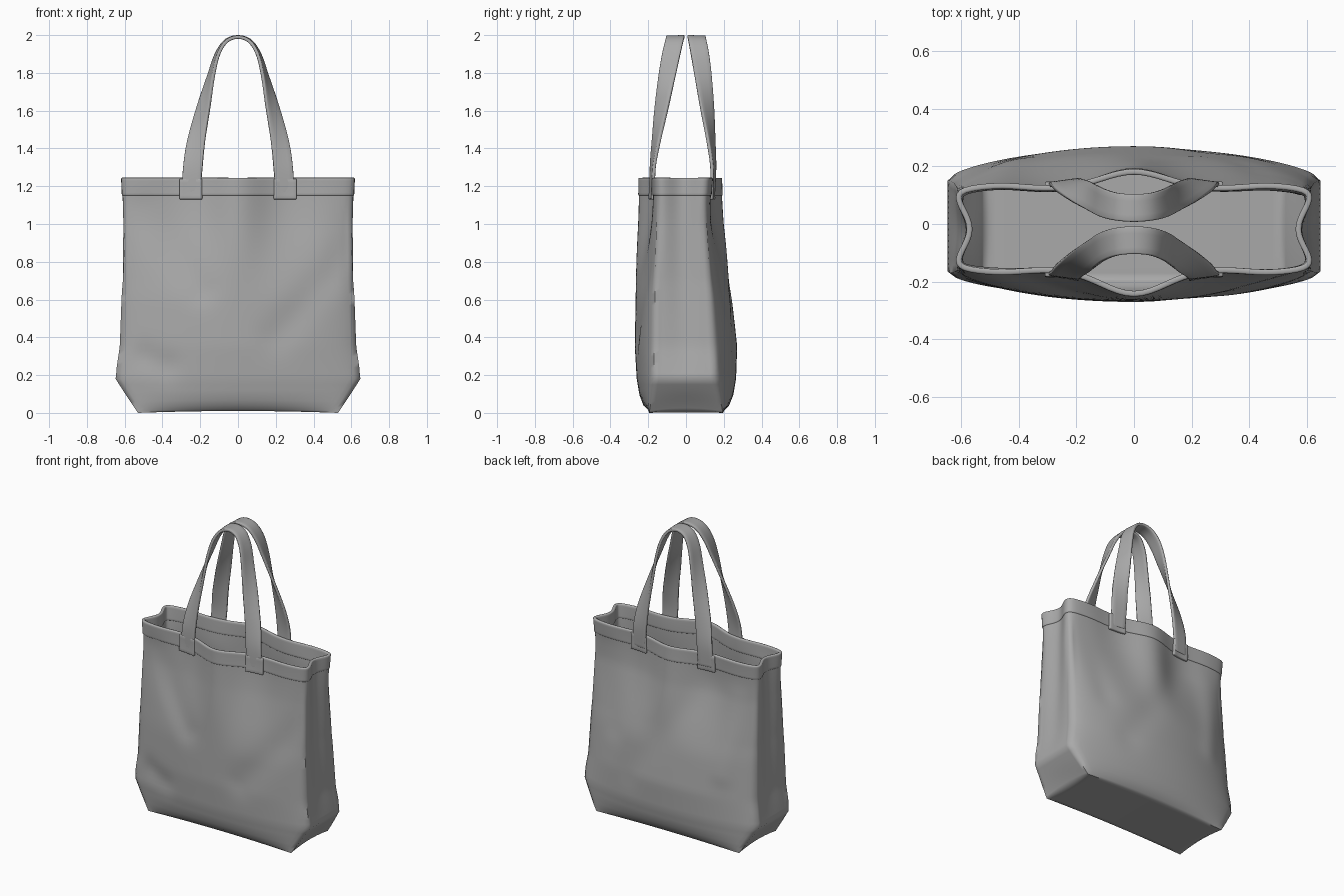
import bpy, bmesh, math
from mathutils import Vector

if "Cube" in bpy.data.objects:
    bpy.data.objects.remove(bpy.data.objects["Cube"])

canvas = bpy.data.materials.new("grey canvas")
canvas.use_nodes = True
GREY = (0.4, 0.4, 0.4, 1)
canvas.diffuse_color = GREY
canvas.node_tree.nodes["Principled BSDF"].inputs["Base Color"].default_value = GREY

# Body section by height: z, half width, front corner, back corner, front middle, back middle, side dent
SECTIONS = [
    (0.00, 0.53, 0.195, 0.195, 0.195, 0.2, 0),
    (0.03, 0.55, 0.19, 0.19, 0.225, 0.228, 0),
    (0.09, 0.59, 0.18, 0.175, 0.246, 0.25, 0),
    (0.18, 0.648, 0.165, 0.15, 0.261, 0.265, 0),
    (0.35, 0.622, 0.16, 0.135, 0.271, 0.271, 0.008),
    (0.70, 0.609, 0.155, 0.115, 0.265, 0.235, 0.018),
    (1.00, 0.614, 0.155, 0.11, 0.261, 0.207, 0.035),
    (1.25, 0.63, 0.163, 0.128, 0.262, 0.196, 0.065),
]
# Soft folds: side, start x, start z, end x, end z, depth, width
FOLDS = [
    (-1, -0.5, 1.1, -0.2, 0.65, -0.014, 0.08),
    (-1, 0.58, 0.85, 0.2, 0.4, -0.012, 0.09),
    (-1, -0.5, 0.3, -0.38, 0.25, -0.012, 0.07),
    (1, -0.25, 1.05, 0.25, 0.35, -0.008, 0.09),
    (1, 0.5, 1.1, 0.4, 0.6, -0.008, 0.07),
    (1, -0.5, 1.0, -0.42, 0.5, 0.01, 0.07),
]
N, M = 44, 16  # steps along a panel and along a side gusset


def smoothstep(a, b, v):
    t = min(max((v - a) / (b - a), 0), 1)
    return t * t * (3 - 2 * t)


def section(z):
    for a, b in zip(SECTIONS, SECTIONS[1:]):
        if z <= b[0]:
            break
    t = min((z - a[0]) / (b[0] - a[0]), 1)
    return [p + (q - p) * t for p, q in zip(a, b)][1:]


def panel_y(x, z, side):
    """Depth of the front (-1) or back (1) panel."""
    w, front_corner, back_corner, front, back, _ = section(z)
    corner, mid = (front_corner, front) if side < 0 else (back_corner, back)
    top = smoothstep(0.55, 1.25, z)
    low = max(math.cos(math.pi / 2 * min(abs(x / w), 1)), 0) ** 0.55
    high = math.exp(-(x / 0.14) ** 2)
    y = corner + (mid - corner) * (low + (high - low) * top)
    y += 0.016 * top * math.exp(-((abs(x) - 0.46) / 0.08) ** 2)
    for s, x0, z0, x1, z1, depth, width in FOLDS:
        if s == side:
            a, d = Vector((x0, z0)), Vector((x1 - x0, z1 - z0))
            p = Vector((x, z))
            t = min(max((p - a).dot(d) / d.length_squared, 0), 1)
            gap = (p - a - d * t).length
            fade = smoothstep(1, 0.8, abs(x / w)) * smoothstep(0.02, 0.15, z)
            y += depth * fade * math.exp(-(gap / width) ** 2)
    return side * y


def ring(z):
    """Closed outline of the bag at one height, counter-clockwise."""
    w, dent = section(z)[0], section(z)[-1]
    y0, y1 = panel_y(w, z, -1), panel_y(w, z, 1)
    xs = [w * (2 * i / N - 1) for i in range(N)]
    gusset = [(w - dent * math.sin(math.pi * i / M) ** 3, i / M) for i in range(M)]
    pts = [(x, panel_y(x, z, -1)) for x in xs]
    pts += [(x, y0 + (y1 - y0) * t) for x, t in gusset]
    pts += [(-x, panel_y(-x, z, 1)) for x in xs]
    pts += [(-x, y1 + (y0 - y1) * t) for x, t in gusset]
    # Corners round off towards the rim
    soft = smoothstep(0.6, 1.2, z)
    k = len(pts)
    for _ in range(8):
        pts = [tuple(b + soft * ((a + c) / 2 - b) / 2 for a, b, c in
                     zip(pts[i - 1], pts[i], pts[(i + 1) % k])) for i in range(k)]
    # Pinched seams along the gusset edges
    pinch = 0.008 * smoothstep(0.18, 0.26, z) * smoothstep(1.15, 0.95, z)
    for i in (0, N, N + M, 2 * N + M):
        x, y = pts[i]
        pts[i] = (x + math.copysign(pinch / 2, x), y + math.copysign(pinch, y))
    # Bottom edges arch slightly between the corners
    low = smoothstep(0.15, 0, z)
    return [(x, y, z + low * (0.01 * (1 - (x / w) ** 2) + 0.016 * max(1 - (y / y0) ** 2, 0)))
            for x, y in pts]


def make(name, rows, closed, thickness, offset, bevel=0, cap=False, angle=35):
    """Skin a list of point rows, then thicken them into cloth."""
    bm = bmesh.new()
    grid = [[bm.verts.new(p) for p in row] for row in rows]
    k = len(rows[0])
    for a, b in zip(grid, grid[1:]):
        for i in range(k if closed else k - 1):
            j = (i + 1) % k
            bm.faces.new((a[i], a[j], b[j], b[i]))
    if cap:
        # Floor strips join the front edge to the back edge
        base = grid[0]
        lines = [[base[0]] + base[:2 * N + M - 1:-1]]
        for i in range(1, N):
            f, b = base[i], base[2 * N + M - i]
            lines.append([f] + [bm.verts.new(f.co.lerp(b.co, s / M)) for s in range(1, M)] + [b])
        lines.append(base[N:N + M + 1])
        for a, b in zip(lines, lines[1:]):
            for i in range(M):
                bm.faces.new((a[i], a[i + 1], b[i + 1], b[i]))
    mesh = bpy.data.meshes.new(name)
    bm.to_mesh(mesh)
    bm.free()
    obj = bpy.data.objects.new(name, mesh)
    bpy.context.collection.objects.link(obj)
    mesh.materials.append(canvas)
    solid = obj.modifiers.new("cloth", "SOLIDIFY")
    solid.thickness, solid.offset = thickness, offset
    if bevel:
        mod = obj.modifiers.new("soft edge", "BEVEL")
        mod.width, mod.segments, mod.angle_limit = bevel, 2, math.radians(50)
    bpy.ops.object.select_all(action="DESELECT")
    obj.select_set(True)
    bpy.context.view_layer.objects.active = obj
    bpy.ops.object.shade_smooth_by_angle(angle=math.radians(angle))


def spline(points, steps=8):
    """Smooth path through the points."""
    pts = [Vector(p) for p in points]
    pts = [2 * pts[0] - pts[1]] + pts + [2 * pts[-1] - pts[-2]]
    out = []
    for a, b, c, d in zip(pts, pts[1:], pts[2:], pts[3:]):
        for s in range(steps):
            t = s / steps
            out.append(0.5 * (2 * b + (c - a) * t + (2 * a - 5 * b + 4 * c - d) * t ** 2
                              + (3 * b - 3 * c + d - a) * t ** 3))
    return out + [pts[-2]]


# Bag body and folded hem
heights = [0, 0.01, 0.03] + [0.03 + 0.03 * i for i in range(1, 41)] + [1.24]
make("bag_body", [ring(z) for z in heights], True, 0.012, -1, cap=True, angle=70)
make("rim_hem", [ring(1.15 + 0.0158 * i) for i in range(7)], True, 0.02, -0.6, 0.006)

# Strap edges from foot to the top of the arch
OUTER = [(0.298, -0.172, 1.16), (0.29, -0.168, 1.3), (0.268, -0.14, 1.44), (0.215, -0.095, 1.62),
         (0.155, -0.055, 1.79), (0.115, -0.03, 1.9), (0.065, -0.014, 1.97)]
INNER = [(0.2, -0.184, 1.16), (0.188, -0.184, 1.3), (0.175, -0.175, 1.44), (0.15, -0.162, 1.62),
         (0.128, -0.144, 1.79), (0.102, -0.126, 1.9), (0.06, -0.11, 1.967)]


def arch(edge, apex):
    return spline(edge + [apex] + [(-x, y, z) for x, y, z in reversed(edge)])


for side, label in ((-1, "front"), (1, "back")):
    rows = []
    for a, b in zip(arch(OUTER, (0, -0.008, 1.991)), arch(INNER, (0, -0.104, 1.989))):
        row = [a.lerp(b, i / 4) for i in range(5)]
        if side > 0:
            row = [Vector((p.x, -p.y - 0.034 * (2 - p.z) / 0.75, p.z)) for p in row]
        rows.append(row)
    make(label + "_strap", rows, False, 0.018, 0, 0.005)
    # Stitched patches at the strap feet
    for sx, hand in ((1, "left"), (-1, "right")):
        rows = []
        for i in range(6):
            z = 1.13 + 0.022 * i
            xs = [sx * (0.19 + 0.02 * j) for j in range(7)]
            rows.append([(x, panel_y(x, z, side) + side * 0.009, z) for x in xs])
        make(f"{label}_{hand}_strap_patch", rows, False, 0.02, 0, 0.005)
